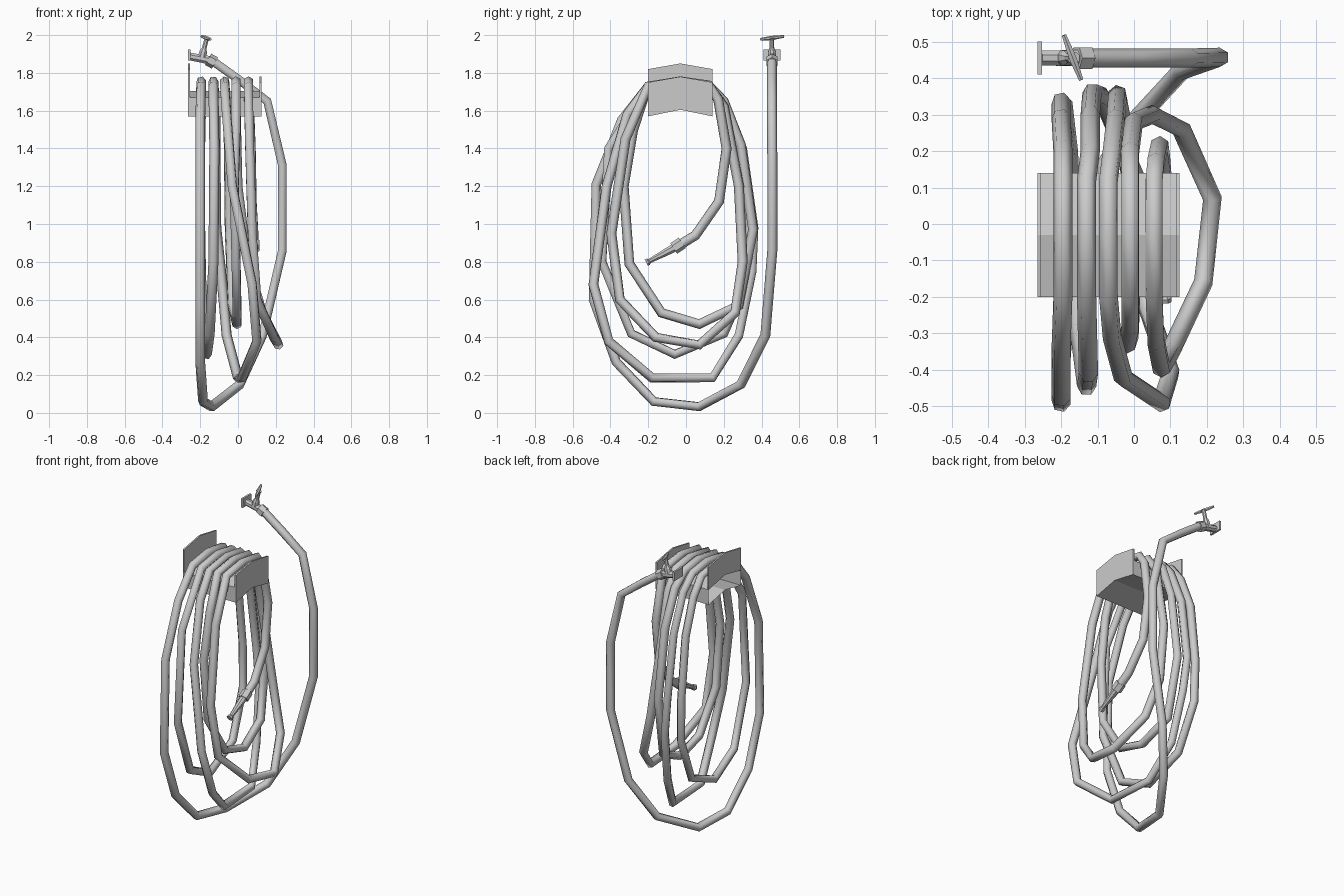
import bpy, bmesh
from math import cos, sin, tau
from mathutils import Vector


def mesh_object(name, bm):
    bmesh.ops.recalc_face_normals(bm, faces=bm.faces)
    me = bpy.data.meshes.new(name)
    bm.to_mesh(me)
    bm.free()
    ob = bpy.data.objects.new(name, me)
    bpy.context.collection.objects.link(ob)
    return ob


def lathe(name, start, end, profile, sides=8):
    """Solid of revolution; profile = (fraction along axis, radius)."""
    a, b = Vector(start), Vector(end)
    q = (b - a).to_track_quat('Z', 'Y')
    bm = bmesh.new()
    rings = []
    for t, r in profile:
        angles = [tau * (i + 0.5) / sides for i in range(sides)]
        rings.append([bm.verts.new(a.lerp(b, t) + q @ Vector((r * cos(g), r * sin(g), 0)))
                      for g in angles])
    for r0, r1 in zip(rings, rings[1:]):
        for i in range(sides):
            j = (i + 1) % sides
            bm.faces.new((r0[i], r0[j], r1[j], r1[i]))
    bm.faces.new(rings[0])
    bm.faces.new(rings[-1])
    return mesh_object(name, bm)


def prism_x(name, outline, x0, x1, caps=True):
    """Prism from a (y, z) outline between two x positions."""
    bm = bmesh.new()
    a, b = ([bm.verts.new((x, y, z)) for y, z in outline] for x in (x0, x1))
    for i in range(len(a)):
        j = (i + 1) % len(a)
        bm.faces.new((a[i], a[j], b[j], b[i]))
    if caps:
        bm.faces.new(a)
        bm.faces.new(b)
    return mesh_object(name, bm)


def chevron(top_edge, top_peak, bottom_edge=1.57, bottom_peak=1.605):
    return [(-0.2, bottom_edge), (-0.03, bottom_peak), (0.14, bottom_edge),
            (0.14, top_edge), (-0.03, top_peak), (-0.2, top_edge)]


# Wall hanger: hollow saddle with a flange at each end
prism_x("hanger_saddle", chevron(1.67, 1.705), -0.265, 0.115, caps=False)
prism_x("hanger_wall_plate", chevron(1.82, 1.85, 1.67, 1.705), -0.265, -0.255)
prism_x("hanger_front_flange", chevron(1.75, 1.78), 0.115, 0.125)


# Hose: feed from the tap, five passes over the saddle, free end
def over(x):
    return [(x, -0.2, 1.73), (x, -0.03, 1.755), (x, 0.12, 1.735)]


path = [(-0.13, 0.455, 1.86), (0.01, 0.455, 1.76), (0.155, 0.455, 1.65),
        (0.235, 0.457, 1.31), (0.235, 0.457, 0.86), (0.13, 0.42, 0.41),
        (0.01, 0.29, 0.15), (-0.14, 0.07, 0.033), (-0.185, -0.17, 0.06),
        (-0.2, -0.37, 0.27), (-0.2, -0.49, 0.6), (-0.2, -0.475, 1.21),
        (-0.2, -0.34, 1.55)]
path += over(-0.195)
path += [(-0.195, 0.2, 1.63), (-0.2, 0.29, 1.4), (-0.2, 0.335, 1.0),
         (-0.195, 0.33, 0.72), (-0.18, 0.2, 0.42), (-0.165, -0.06, 0.31),
         (-0.15, -0.29, 0.42), (-0.13, -0.445, 0.8), (-0.125, -0.41, 1.4)]
path += over(-0.13)
path += [(-0.12, 0.2, 1.64), (-0.12, 0.3, 1.4), (-0.115, 0.36, 0.98),
         (-0.09, 0.35, 0.75), (-0.06, 0.28, 0.41), (0.0, 0.14, 0.185),
         (0.02, -0.18, 0.185), (0.1, -0.41, 0.38), (0.075, -0.49, 0.68),
         (-0.03, -0.42, 1.2), (-0.06, -0.31, 1.58)]
path += over(-0.07)
path += [(-0.06, 0.2, 1.65), (-0.05, 0.29, 1.42), (-0.045, 0.355, 0.97),
         (-0.03, 0.28, 0.57), (-0.005, 0.07, 0.47), (-0.005, -0.13, 0.53),
         (-0.01, -0.3, 0.79), (-0.02, -0.33, 1.2), (-0.01, -0.28, 1.5)]
path += over(-0.01)
path += [(-0.01, 0.2, 1.62), (0.0, 0.28, 1.2), (0.05, 0.3, 0.8), (0.13, 0.26, 0.53),
         (0.215, 0.07, 0.36), (0.19, -0.16, 0.4), (0.1, -0.35, 0.6),
         (0.075, -0.395, 0.95), (0.06, -0.32, 1.45)]
path += over(0.055)
path += [(0.06, 0.17, 1.66), (0.07, 0.215, 1.4), (0.075, 0.175, 1.12),
         (0.085, 0.05, 0.94), (0.085, -0.04, 0.885)]

cu = bpy.data.curves.new("hose", 'CURVE')
cu.dimensions = '3D'
cu.bevel_depth = 0.0265
cu.bevel_resolution = 1
cu.use_fill_caps = True
sp = cu.splines.new('POLY')
sp.points.add(len(path) - 1)
for pt, co in zip(sp.points, path):
    pt.co = (*co, 1)
sp.use_smooth = True
bpy.context.collection.objects.link(bpy.data.objects.new("hose", cu))

# Nozzle on the free end
lathe("nozzle_collar", (0.085, -0.02, 0.9), (0.085, -0.065, 0.87), [(0, .033), (1, .033)], 6)
lathe("nozzle", (0.085, -0.06, 0.875), (0.085, -0.21, 0.795),
      [(0, .024), (.3, .021), (.88, .013), (.93, .02), (1, .02)])

# Tap: wall flange, spout, hose nut, stem and cross handle
prism_x("tap_flange", [(0.41, 1.865), (0.5, 1.865), (0.5, 1.925), (0.41, 1.925)], -0.265, -0.252)
lathe("tap_spout", (-0.255, 0.455, 1.887), (-0.14, 0.455, 1.865), [(0, .022), (1, .024)])
lathe("tap_hose_nut", (-0.158, 0.455, 1.872), (-0.122, 0.455, 1.852), [(0, .034), (1, .034)], 6)
lathe("tap_stem", (-0.192, 0.455, 1.88), (-0.165, 0.455, 1.985),
      [(0, .024), (.3, .022), (.5, .013), (.9, .013), (1, .018)])
lathe("tap_handle", (-0.192, 0.518, 1.993), (-0.145, 0.395, 1.978),
      [(0, .007), (.4, .011), (.6, .011), (1, .007)], 6)
